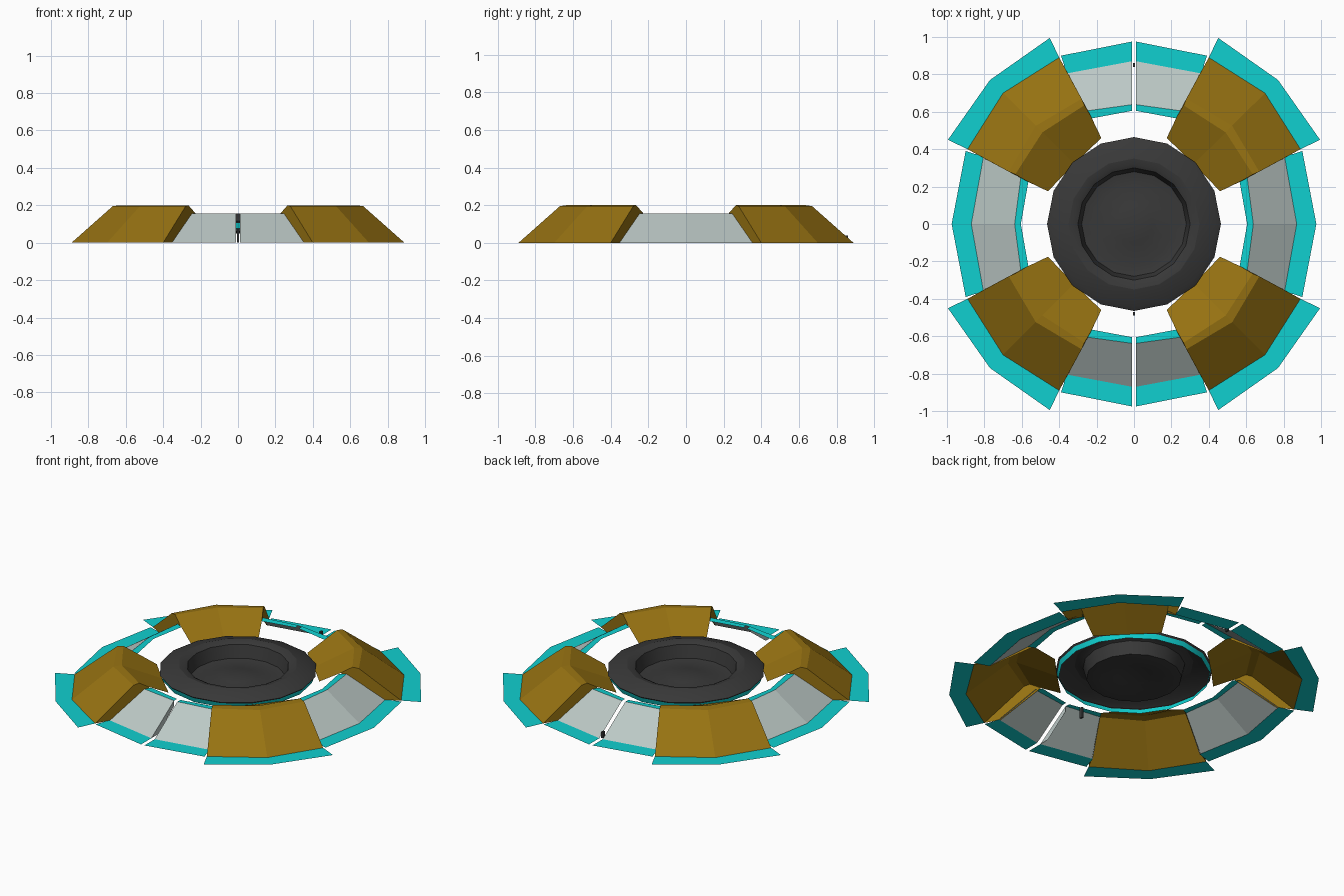
import bpy, bmesh, math
from mathutils import Vector, Matrix

cube = bpy.data.objects.get("Cube")
if cube:
    bpy.data.objects.remove(cube, do_unlink=True)


def material(name, colour):
    m = bpy.data.materials.new(name)
    m.use_nodes = True
    m.diffuse_color = (*colour, 1)
    m.node_tree.nodes["Principled BSDF"].inputs["Base Color"].default_value = (*colour, 1)
    return m


bronze = material("bronze", (0.31, 0.17, 0.006))
cyan = material("cyan", (0.005, 0.63, 0.63))
grey = material("pale grey", (0.50, 0.58, 0.56))
dark = material("charcoal", (0.04, 0.04, 0.04))


def finish(name, bm, mat, smooth=False):
    me = bpy.data.meshes.new(name)
    bm.to_mesh(me)
    bm.free()
    me.materials.append(mat)
    ob = bpy.data.objects.new(name, me)
    bpy.context.collection.objects.link(ob)
    if smooth:
        bpy.ops.object.select_all(action='DESELECT')
        ob.select_set(True)
        bpy.context.view_layer.objects.active = ob
        bpy.ops.object.shade_smooth_by_angle(angle=math.radians(25))
    return ob


def sheet(name, rows, mat, turn, caps=()):
    """Loft a sheet through rows of points, with optional cap polygons."""
    bm = bmesh.new()
    grid = [[bm.verts.new(p) for p in row] for row in rows]
    for a, b in zip(grid, grid[1:]):
        for i in range(len(a) - 1):
            f = bm.faces.new((a[i], a[i + 1], b[i + 1], b[i]))
            f.normal_update()
            if f.normal.z < 0:
                f.normal_flip()
    for cap in caps:
        f = bm.faces.new([bm.verts.new(p) for p in cap])
        f.normal_update()
        middle = Vector((1, 1, 0))
        side = f.calc_center_median() - middle * f.calc_center_median().dot(middle) / 2
        if f.normal.dot(side) < 0:
            f.normal_flip()
    bmesh.ops.remove_doubles(bm, verts=bm.verts, dist=0.0005)
    bm.transform(Matrix.Rotation(turn, 4, 'Z'))
    return finish(name, bm, mat)


def corner_row(x, y, mid, z):
    """Three points symmetrical about the diagonal."""
    return [Vector((x, y, z)), Vector((mid, mid, z)), Vector((y, x, z))]


# Four corner blocks with end caps and flat cyan skirts
corners = ["back_left", "back_right", "front_right", "front_left"]
foot = corner_row(0.40, 0.89, 0.70, 0)
shoulder = corner_row(0.28, 0.67, 0.525, 0.195)
ridge = corner_row(0.265, 0.635, 0.49, 0.2)
inner = corner_row(0.175, 0.46, 0.32, 0.095)
low = corner_row(0.35, 0.80, 0, 0)
under = corner_row(0.23, 0.575, 0, 0.16)
for k, place in enumerate(corners):
    turn = k * math.pi / 2
    caps = []
    for e in (0, 2):
        caps.append((foot[e], shoulder[e], ridge[e], under[e], low[e]))
        caps.append((ridge[e], inner[e], under[e]))
    sheet(place + "_block", [foot, shoulder, ridge, inner], bronze, turn, caps)
    sheet(place + "_skirt", [corner_row(0.45, 0.995, 0.77, 0), foot], cyan, turn)

# Four sloping side panels; the front and back ones are split by a gap
sides = ["back", "right", "front", "left"]
for k, place in enumerate(sides):
    turn = k * math.pi / 2
    gap = 0.012 if k % 2 == 0 else 0
    for s, half in ((1, "a"), (-1, "b")):
        def row(mid, end_x, end_y, z):
            return [(s * gap, mid, z), (s * end_x, end_y, z)]
        edge, base = row(0.975, 0.39, 0.90, 0), row(0.87, 0.36, 0.805, 0)
        top, lip = row(0.638, 0.25, 0.605, 0.155), row(0.605, 0.225, 0.565, 0.153)
        sheet(f"{place}_panel_{half}", [base, top], grey, turn)
        sheet(f"{place}_skirt_{half}", [edge, base], cyan, turn)
        sheet(f"{place}_lip_{half}", [top, lip], cyan, turn)

# Wall inside the front gap
bm = bmesh.new()
bm.faces.new([bm.verts.new((-0.012, y, z)) for y, z in
              ((-0.87, 0), (-0.638, 0.155), (-0.638, 0.12), (-0.80, 0))])
finish("gap_wall", bm, grey)

# Small brackets in line with the gap
for name, y, z in (("front_bracket", -0.48, 0.035), ("back_bracket", 0.85, 0.02)):
    bm = bmesh.new()
    bmesh.ops.create_cube(bm, size=1, matrix=Matrix.Translation((0, y, z))
                          @ Matrix.Diagonal((0.012, 0.02, 2 * z, 1)))
    finish(name, bm, dark)


def lathe(name, profile, mat, sides=16):
    bm = bmesh.new()
    verts = [bm.verts.new((r, 0, z)) for r, z in profile]
    edges = [bm.edges.new(p) for p in zip(verts, verts[1:])]
    bmesh.ops.spin(bm, geom=verts + edges, cent=(0, 0, 0), axis=(0, 0, 1),
                   angle=math.tau, steps=sides)
    bmesh.ops.remove_doubles(bm, verts=bm.verts, dist=0.0005)
    bmesh.ops.recalc_face_normals(bm, faces=bm.faces)
    if sum(f.normal.z * f.calc_area() for f in bm.faces) < 0:
        bmesh.ops.reverse_faces(bm, faces=bm.faces)
    return finish(name, bm, mat, True)


# Central dish with a domed floor, and the cyan band under its rim
lathe("dish", [(0.455, 0.105), (0.465, 0.115), (0.44, 0.13), (0.35, 0.155), (0.32, 0.15),
               (0.30, 0.14), (0.28, 0.06), (0.215, 0.05), (0.10, 0.08), (0, 0.085)], dark)
lathe("dish_band", [(0.455, 0.105), (0.445, 0.075)], cyan)
